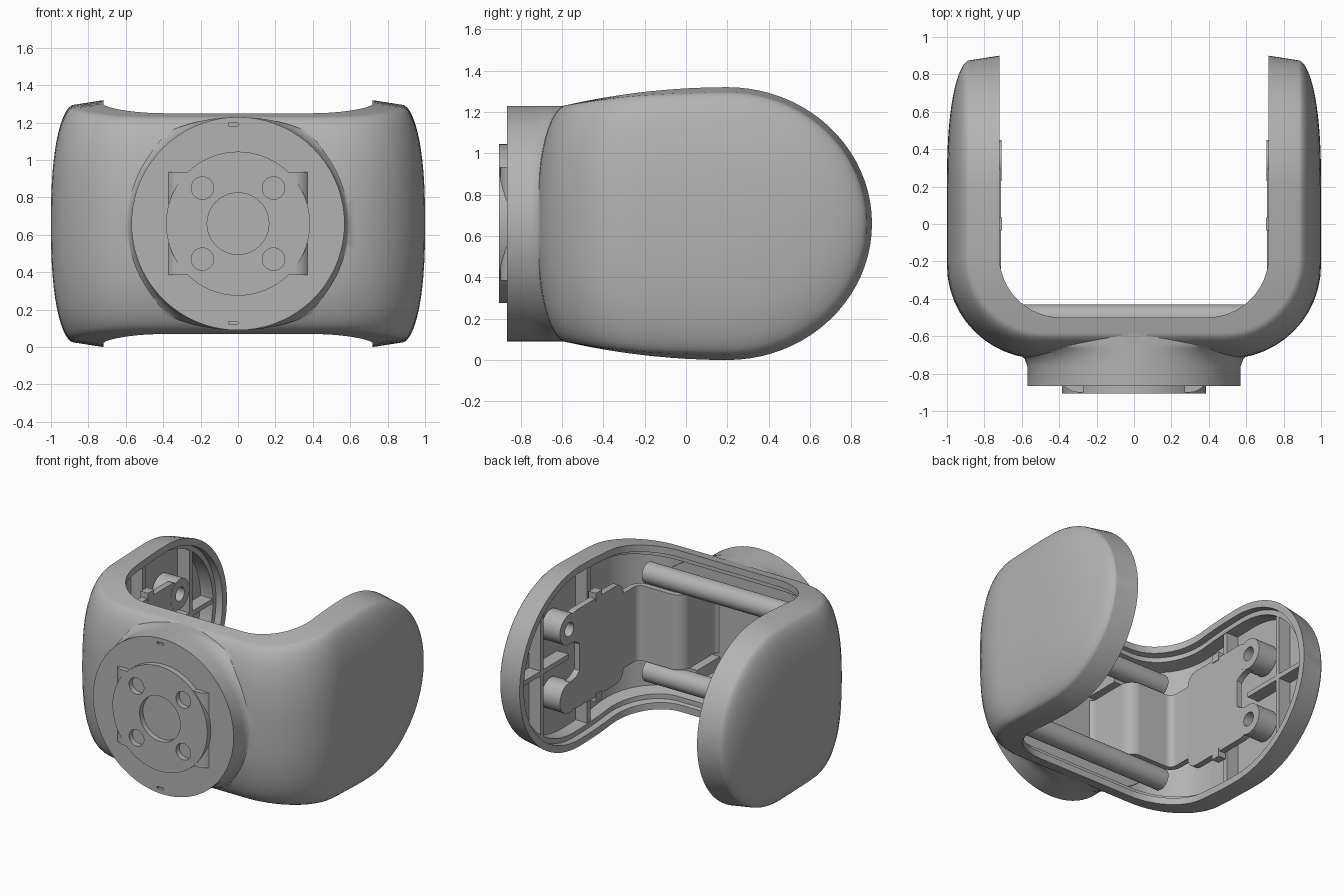
import bpy, bmesh
from math import sin, cos, pi, sqrt
from mathutils import Vector

cube = bpy.data.objects.get("Cube")
if cube:
    bpy.data.objects.remove(cube)

grey = bpy.data.materials.new("plain grey")
grey.use_nodes = True
grey.diffuse_color = (0.45, 0.45, 0.45, 1)
grey.node_tree.nodes["Principled BSDF"].inputs["Base Color"].default_value = (0.45, 0.45, 0.45, 1)

MID = 0.66          # height of the centre plane


def finish(name, bm):
    bmesh.ops.recalc_face_normals(bm, faces=bm.faces)
    mesh = bpy.data.meshes.new(name)
    bm.to_mesh(mesh)
    bm.free()
    obj = bpy.data.objects.new(name, mesh)
    bpy.context.collection.objects.link(obj)
    mesh.materials.append(grey)
    return obj


def activate(obj):
    bpy.ops.object.select_all(action='DESELECT')
    obj.select_set(True)
    bpy.context.view_layer.objects.active = obj


def smooth(obj):
    activate(obj)
    bpy.ops.object.shade_smooth_by_angle()


def box(name, centre, size):
    bm = bmesh.new()
    bmesh.ops.create_cube(bm, size=1)
    for v in bm.verts:
        v.co = Vector(a * b for a, b in zip(v.co, size)) + Vector(centre)
    return finish(name, bm)


def rod(name, start, end, radius, sides=40):
    a, b = Vector(start), Vector(end)
    bm = bmesh.new()
    bmesh.ops.create_cone(bm, cap_ends=True, segments=sides, radius1=radius,
                          radius2=radius, depth=(b - a).length)
    turn = (b - a).to_track_quat('Z', 'Y')
    for v in bm.verts:
        v.co = turn @ v.co + (a + b) / 2
    obj = finish(name, bm)
    smooth(obj)
    return obj


def combine(obj, others, operation='DIFFERENCE'):
    for other in others:
        other.hide_render = True
        mod = obj.modifiers.new("cut", 'BOOLEAN')
        mod.operation, mod.solver, mod.object = operation, 'EXACT', other
        activate(obj)
        bpy.ops.object.modifier_apply(modifier=mod.name)
        bpy.data.objects.remove(other)


# U-shaped plan path: half width, front y, corner radius, arm end y
def u_path(width, front, radius, end):
    half = [(x * (width - radius) / 6, front) for x in range(7)]
    half += [(width - radius + radius * sin(k * pi / 24),
              front + radius - radius * cos(k * pi / 24)) for k in range(1, 13)]
    y0 = front + radius
    half += [(width, y0 + (0.2 - y0) * k / 4) for k in range(1, 5)]
    half += [(width, 0.2 + (end - 0.2) * sin(k * pi / 40)) for k in range(1, 21)]
    return [(-x, y) for x, y in reversed(half[1:])] + half


# Half height of the body at a given depth
def half_height(y, end, inset=0.0):
    if y <= 0.2:
        return MID - inset - 0.07 * ((0.2 - y) / 0.7) ** 2
    u = min(1, (y - 0.2) / (end - 0.2))
    return (MID - inset) * sqrt(max(0, 1 - u * u))


# Domed shell with a stepped hollow, swept along the U
inner = u_path(0.72, -0.5, 0.33, 0.9)
edge = u_path(0.88, -0.58, 0.4, 0.875)
skin = u_path(1.0, -0.72, 0.5, 0.875)
hollow = [(u_path(0.72, -0.5, 0.33, 0.85), 0.85, 0.05),
          (u_path(0.77, -0.53, 0.34, 0.845), 0.845, 0.05),
          (u_path(0.77, -0.53, 0.34, 0.81), 0.81, 0.085),
          (u_path(0.87, -0.6, 0.36, 0.81), 0.81, 0.085)]
bm = bmesh.new()
loops = []
for i, (x, y) in enumerate(inner):
    h = half_height(y, 0.9)
    top = [(x, y, h)]
    for path, end, inset in hollow:
        px, py = path[i]
        top.append((px, py, half_height(py, end, inset)))
    ring = top + [(a, b, -c) for a, b, c in reversed(top)]
    ex, ey = edge[i]
    sx, sy = skin[i]
    he = half_height(ey, 0.875, 0.025 * min(1, max(0, (ey + 0.58) / 0.6)))
    u = min(1, max(0, (ey - 0.2) / 0.675))
    for k in range(-14, 15):
        t = sin(k * pi / 28)
        r = min(1, sqrt(u * u + (1 - u * u) * t * t))
        f = max(0, 1 - r ** 2.5) ** 0.55
        ring.append((ex + (sx - ex) * f, ey + (sy - ey) * f, he * t))
    loops.append([bm.verts.new((a, b, c + MID)) for a, b, c in ring])
for p, q in zip(loops, loops[1:]):
    for k in range(len(p)):
        n = (k + 1) % len(p)
        bm.faces.new((p[k], p[n], q[n], q[k]))
bmesh.ops.remove_doubles(bm, verts=bm.verts, dist=0.0002)
shell = finish("shell", bm)

# Front collar, flaring sideways into the body
bm = bmesh.new()
collar = []
for y, rx in [(-0.865, 0.57), (-0.76, 0.57), (-0.72, 0.585), (-0.69, 0.62),
              (-0.665, 0.68), (-0.65, 0.74), (-0.585, 0.74)]:
    collar.append([bm.verts.new((rx * cos(k * pi / 36), y, MID + 0.57 * sin(k * pi / 36)))
                   for k in range(72)])
for p, q in zip(collar, collar[1:]):
    for k in range(72):
        n = (k + 1) % 72
        bm.faces.new((p[k], p[n], q[n], q[k]))
bm.faces.new(collar[0])
bm.faces.new(collar[-1])
combine(shell, [finish("collar", bm)], 'UNION')

# Collar recess, cross-shaped opening, marks and angled screw holes
cutters = [rod("recess", (0, -1, MID), (0, -0.74, MID), 0.5, 72),
           box("wide_opening", (0, -0.65, MID), (0.84, 0.4, 0.6)),
           box("tall_opening", (0, -0.65, MID), (0.64, 0.4, 0.77))]
for s in (-1, 1):
    z = MID + 0.4 * s
    cutters.append(rod("screw_hole", (-1.0, -0.88, z), (-0.72, -0.4, z), 0.075))
    cutters.append(box("mark", (-0.025, -0.86, MID + 0.53 * s), (0.05, 0.03, 0.015)))
combine(shell, cutters)
smooth(shell)

# Folded metal strap running from arm to arm
bm = bmesh.new()
half = [(0.37, -0.88), (0.37, -0.48), (0.73, -0.48), (0.73, 0.22)]
path = [(-x, y) for x, y in reversed(half)] + half
cols = [[bm.verts.new((x, y, MID + h)) for h in (-0.275, 0.275)] for x, y in path]
for p, q in zip(cols, cols[1:]):
    bm.faces.new((p[0], q[0], q[1], p[1]))
bm.edges.ensure_lookup_table()
folds = [e for e in bm.edges if len(e.link_faces) == 2]
bmesh.ops.bevel(bm, geom=folds, offset=0.07, segments=6, affect='EDGES', profile=0.5)
strap = finish("folded_strap", bm)
mod = strap.modifiers.new("thickness", 'SOLIDIFY')
mod.thickness, mod.offset = 0.04, 0
activate(strap)
bpy.ops.object.modifier_apply(modifier=mod.name)

# Round front plate with its holes
combine(strap, [rod("front_disc", (0, -0.905, MID), (0, -0.863, MID), 0.385, 64)], 'UNION')
holes = [rod("centre_hole", (0, -1, MID), (0, -0.8, MID), 0.165, 48)]
for sx in (-1, 1):
    for sz in (-1, 1):
        x, z = 0.19 * sx, MID + 0.19 * sz
        holes.append(rod("bolt_hole", (x, -1, z), (x, -0.8, z), 0.06, 32))
combine(strap, holes)
smooth(strap)

for s, side in ((1, "left"), (-1, "right")):
    # Side plate with two ears and a round slot
    plate = box(side + "_side_plate", (0.733 * s, 0.02, MID), (0.046, 0.62, 0.72))
    bm = bmesh.new()
    bm.from_mesh(plate.data)
    corners = [e for e in bm.edges if abs(e.verts[0].co.x - e.verts[1].co.x) > 0.01]
    bmesh.ops.bevel(bm, geom=corners, offset=0.08, segments=4, affect='EDGES', profile=0.5)
    bm.to_mesh(plate.data)
    bm.free()
    ears = [rod("ear", (0.708 * s, 0.34, MID + d), (0.86 * s, 0.34, MID + d), 0.11)
            for d in (-0.25, 0.25)]
    combine(plate, ears, 'UNION')
    cuts = [rod("slot", (0.6 * s, 0.32, MID), (0.8 * s, 0.32, MID), 0.14),
            rod("pin_hole", (0.6 * s, 0.08, MID), (0.82 * s, 0.08, MID), 0.045)]
    cuts += [rod("ear_hole", (0.6 * s, 0.34, MID + d), (0.83 * s, 0.34, MID + d), 0.05)
             for d in (-0.25, 0.25)]
    combine(plate, cuts)
    smooth(plate)

    # Stiffening ribs and clips inside the arm
    box(side + "_long_rib", (0.83 * s, 0.53, MID), (0.11, 0.56, 0.035))
    box(side + "_end_rib", (0.83 * s, 0.56, MID), (0.11, 0.035, 0.98))
    box(side + "_cross_rib", (0.83 * s, 0.02, MID), (0.11, 0.035, 1.14))
    for d in (-1, 1):
        box(side + "_clip", (0.735 * s, 0.0, MID + 0.37 * d), (0.06, 0.07, 0.06))

# Cross bars behind the front wall
for d, level in ((1, "upper"), (-1, "lower")):
    z = MID + 0.36 * d
    rod(level + "_cross_bar", (-0.66, -0.505, z), (0.66, -0.505, z), 0.075)
